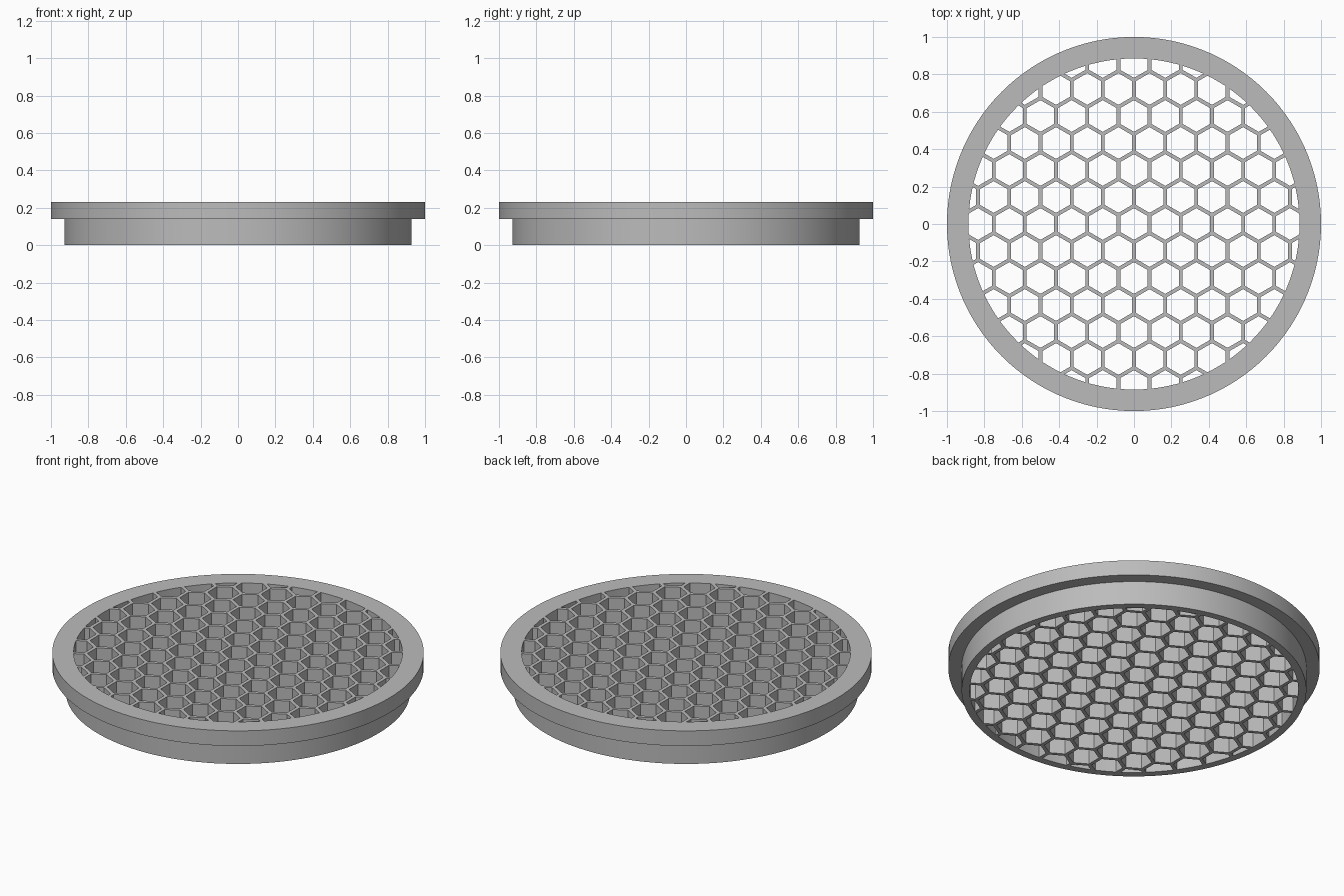
import bpy, bmesh, math

cube = bpy.data.objects.get("Cube")
if cube:
    bpy.data.objects.remove(cube, do_unlink=True)

HEIGHT = 0.23
FLANGE_Z = 0.14
FLANGE_R, BODY_R, BORE_R = 1.0, 0.928, 0.885
PITCH, WALL = 0.1667, 0.02
SIDES = 120

grey = bpy.data.materials.new("plain grey")
grey.use_nodes = True
colour = (0.5, 0.5, 0.5, 1)
grey.diffuse_color = colour
grey.node_tree.nodes["Principled BSDF"].inputs["Base Color"].default_value = colour


def add_stack(bm, rings, sides, cx=0, cy=0, turn=0):
    """Closed solid made of round or polygonal rings given as (radius, z)."""
    loops = []
    for r, z in rings:
        angles = [turn + math.tau * i / sides for i in range(sides)]
        loops.append([bm.verts.new((cx + r * math.cos(a), cy + r * math.sin(a), z))
                      for a in angles])
    for low, high in zip(loops, loops[1:]):
        for i in range(sides):
            j = (i + 1) % sides
            bm.faces.new((low[i], low[j], high[j], high[i]))
    bm.faces.new(loops[0][::-1])
    bm.faces.new(loops[-1])


def make_object(name, bm):
    mesh = bpy.data.meshes.new(name)
    bm.to_mesh(mesh)
    bm.free()
    mesh.materials.append(grey)
    obj = bpy.data.objects.new(name, mesh)
    bpy.context.collection.objects.link(obj)
    return obj


def boolean(target, cutter, operation):
    """Apply a boolean and remove the cutter."""
    mod = target.modifiers.new(operation.title(), "BOOLEAN")
    mod.operation, mod.solver, mod.object = operation, "EXACT", cutter
    cutter.hide_render = True
    bpy.context.view_layer.update()
    graph = bpy.context.evaluated_depsgraph_get()
    result = bpy.data.meshes.new_from_object(target.evaluated_get(graph))
    target.modifiers.clear()
    target.data = result
    bpy.data.objects.remove(cutter, do_unlink=True)


# Stepped disc with a wide flange on top
bm = bmesh.new()
add_stack(bm, [(BODY_R, 0), (BODY_R, FLANGE_Z), (FLANGE_R, FLANGE_Z),
               (FLANGE_R, HEIGHT)], SIDES)
grille = make_object("honeycomb_grille", bm)

# Hexagonal holes in staggered rows
bm = bmesh.new()
hole_r = (PITCH - WALL) / math.sqrt(3)
row_step = PITCH * math.sqrt(3) / 2
for row in range(-7, 8):
    for col in range(-7, 8):
        x = (col + 0.5 * (row % 2)) * PITCH
        y = row * row_step
        if math.hypot(x, y) < BORE_R + hole_r:
            add_stack(bm, [(hole_r, -0.1), (hole_r, HEIGHT + 0.1)], 6, x, y, math.pi / 6)
holes = make_object("hole_cutter", bm)

# Trim the holes to the round bore, then cut them from the disc
bm = bmesh.new()
add_stack(bm, [(BORE_R, -0.05), (BORE_R, HEIGHT + 0.05)], SIDES)
boolean(holes, make_object("bore_cutter", bm), "INTERSECT")
boolean(grille, holes, "DIFFERENCE")

# Smooth the round walls, keep the other edges sharp
bpy.ops.object.select_all(action="DESELECT")
grille.select_set(True)
bpy.context.view_layer.objects.active = grille
bpy.ops.object.shade_smooth_by_angle(angle=math.radians(25))
